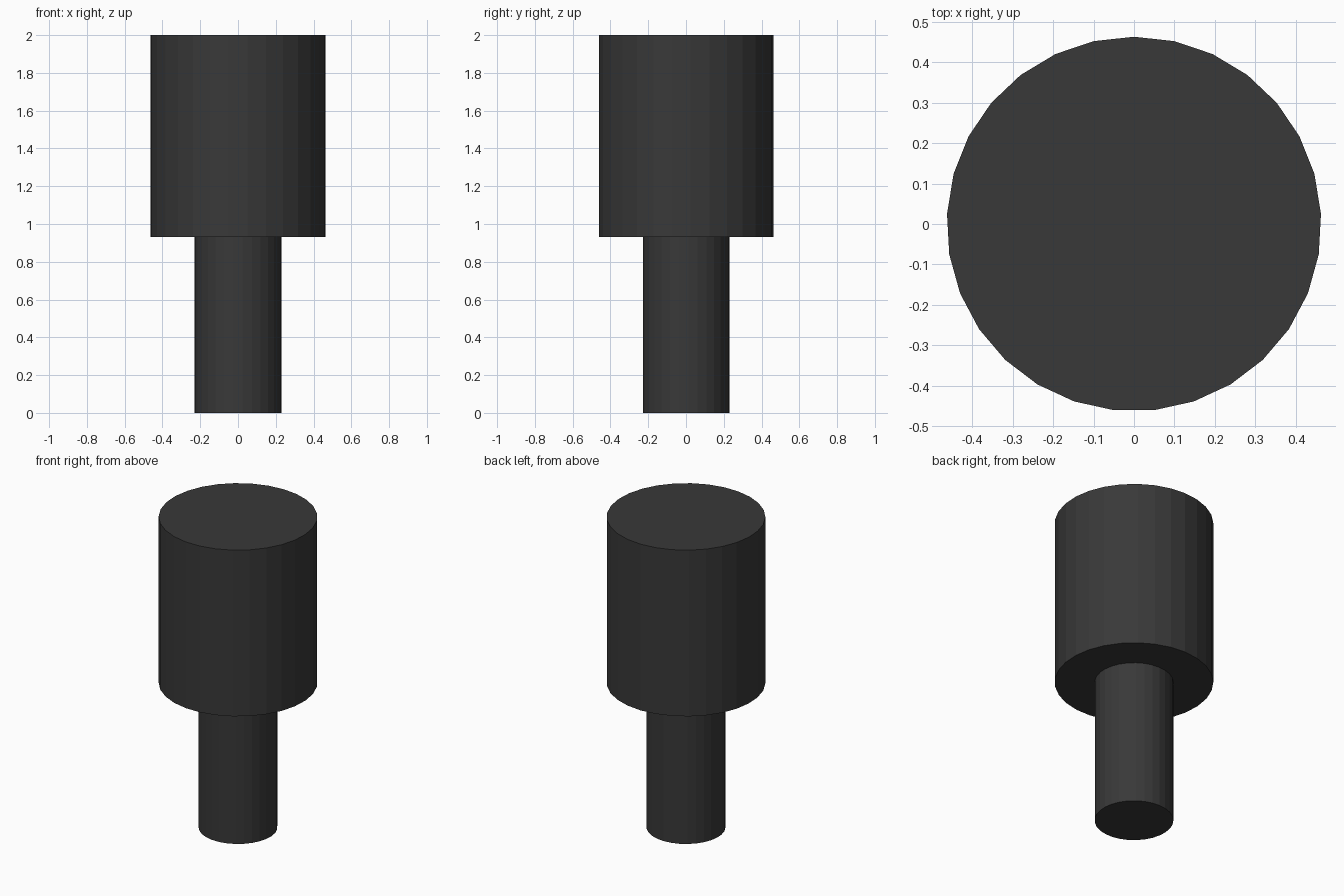
import bpy
from math import sin, cos, pi

if "Cube" in bpy.data.objects:
    bpy.data.objects.remove(bpy.data.objects["Cube"])

SIDES = 29
# stepped outline: (radius, height) from shaft foot to head top
PROFILE = [(0.23, 0.0), (0.23, 0.93), (0.463, 0.93), (0.463, 2.0)]


def lathe(name, profile, sides):
    """Flat-shaded turned solid with a corner pointing to +y."""
    verts = [(r * sin(2 * pi * i / sides), r * cos(2 * pi * i / sides), z)
             for r, z in profile for i in range(sides)]
    faces = [list(range(sides))]
    for ring in range(len(profile) - 1):
        a, b = ring * sides, (ring + 1) * sides
        for i in range(sides):
            j = (i + 1) % sides
            faces.append([a + j, a + i, b + i, b + j])
    top = (len(profile) - 1) * sides
    faces.append([top + i for i in reversed(range(sides))])
    mesh = bpy.data.meshes.new(name)
    mesh.from_pydata(verts, [], faces)
    mesh.update()
    obj = bpy.data.objects.new(name, mesh)
    bpy.context.collection.objects.link(obj)
    return obj


# narrow shaft with wide cylindrical head
pin = lathe("stepped_pin", PROFILE, SIDES)

# dark grey finish
dark = bpy.data.materials.new("dark_grey")
dark.diffuse_color = (0.04, 0.04, 0.04, 1)
dark.use_nodes = True
dark.node_tree.nodes["Principled BSDF"].inputs["Base Color"].default_value = dark.diffuse_color
pin.data.materials.append(dark)
